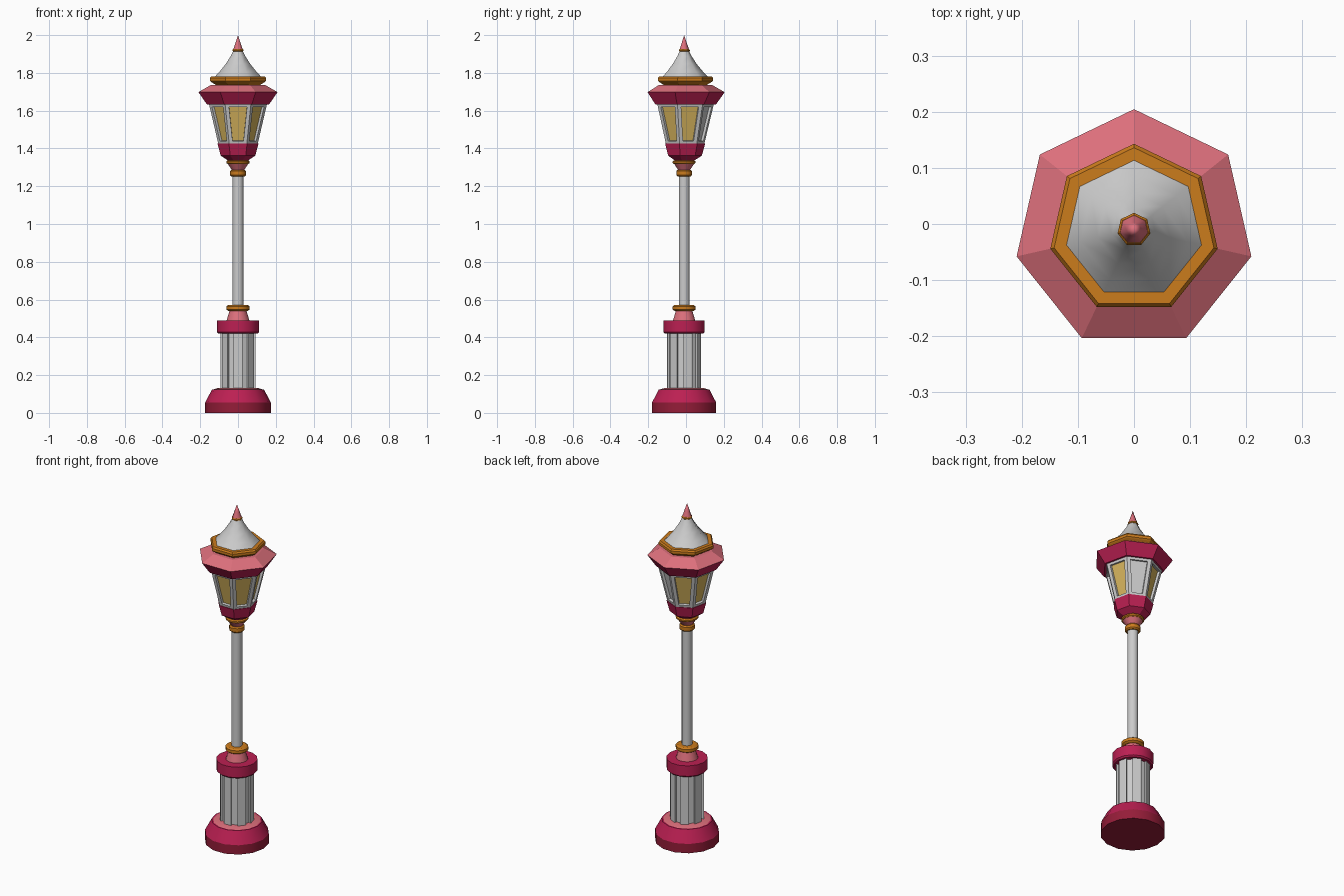
import bpy, bmesh, math

if "Cube" in bpy.data.objects:
    bpy.data.objects.remove(bpy.data.objects["Cube"])

CY = -0.01  # lamp axis sits slightly off centre because of the seven-sided brim


def material(name, rgb):
    m = bpy.data.materials.new(name)
    m.diffuse_color = (*rgb, 1)
    m.use_nodes = True
    m.node_tree.nodes["Principled BSDF"].inputs["Base Color"].default_value = m.diffuse_color
    return m


RED = material("red", (0.50, 0.014, 0.085))
DARK = material("dark_red", (0.30, 0.012, 0.04))
PINK = material("pink", (0.72, 0.16, 0.20))
GOLD = material("gold", (0.60, 0.20, 0.012))
GLASS = material("glass", (0.68, 0.46, 0.11))


def lathe_mesh(profile, sides, caps=True):
    """Revolve (radius, z) points, bottom to top; a corner points to +y (7) or +x (14)."""
    bm = bmesh.new()
    start = math.pi / 2 if sides == 7 else 0
    rings = []
    for r, z in profile:
        if r == 0:
            rings.append([bm.verts.new((0, CY, z))] * sides)
            continue
        angles = [start + 2 * math.pi * i / sides for i in range(sides)]
        rings.append([bm.verts.new((r * math.cos(a), CY + r * math.sin(a), z)) for a in angles])
    walls = []
    for lo, hi in zip(rings, rings[1:]):
        for i in range(sides):
            j = (i + 1) % sides
            walls.append(bm.faces.new(list(dict.fromkeys((lo[i], lo[j], hi[j], hi[i])))))
    if caps:
        if profile[0][0]:
            bm.faces.new(rings[0][::-1])
        if profile[-1][0]:
            bm.faces.new(rings[-1])
    return bm, walls


def finish(name, bm, mats, smooth=None):
    bm.normal_update()
    me = bpy.data.meshes.new(name)
    bm.to_mesh(me)
    bm.free()
    ob = bpy.data.objects.new(name, me)
    bpy.context.collection.objects.link(ob)
    for m in mats:
        me.materials.append(m)
    if smooth:
        bpy.ops.object.select_all(action='DESELECT')
        ob.select_set(True)
        bpy.context.view_layer.objects.active = ob
        bpy.ops.object.shade_smooth_by_angle(angle=math.radians(smooth))
    return ob


def lathe(name, profile, sides, mat=None, smooth=None):
    bm, _ = lathe_mesh(profile, sides)
    return finish(name, bm, [mat] if mat else [], smooth)


def recess(bm, faces, margin, depth):
    """Inset each face and sink the inner panel."""
    bm.normal_update()
    bmesh.ops.inset_individual(bm, faces=faces, thickness=margin, use_even_offset=True)
    bmesh.ops.inset_individual(bm, faces=faces, thickness=0.0005, depth=-depth, use_even_offset=True)


# Foot
lathe("foot_plinth", [(0.174, 0), (0.174, 0.055)], 14, DARK, 30)
lathe("foot_slope", [(0.174, 0.055), (0.137, 0.125)], 14, RED, 30)
lathe("foot_top", [(0.132, 0.124), (0.105, 0.132)], 14, PINK, 30)

# Fluted column: every second face is sunk
bm, walls = lathe_mesh([(0.093, 0.125), (0.093, 0.43)], 14)
bm.normal_update()
recess(bm, [f for i, f in enumerate(walls) if i % 2 == 1], 0.004, 0.013)
finish("fluted_column", bm, [])

# Capital, collar and pole
lathe("capital", [(0.104, 0.42), (0.112, 0.428), (0.112, 0.49)], 14, RED, 30)
lathe("lower_collar", [(0.060, 0.49), (0.054, 0.51), (0.043, 0.547)], 14, PINK, 30)
lathe("lower_ring", [(0.052, 0.54), (0.062, 0.547), (0.062, 0.564), (0.052, 0.571)], 14, GOLD, 30)
lathe("pole", [(0.029, 0.56), (0.029, 1.27)], 14, None, 30)

# Lantern support
lathe("upper_ring", [(0.036, 1.252), (0.042, 1.259), (0.042, 1.28), (0.036, 1.287)], 14, GOLD, 30)
lathe("upper_collar", [(0.031, 1.284), (0.055, 1.32)], 14, PINK, 30)
lathe("cup_ring", [(0.055, 1.318), (0.062, 1.323), (0.062, 1.331), (0.055, 1.337)], 14, GOLD, 30)
lathe("lantern_cup", [(0.052, 1.335), (0.094, 1.362), (0.111, 1.425)], 7, RED)

# Lantern frame with seven sunk panes, one of them left grey
bm, walls = lathe_mesh([(0.106, 1.42), (0.158, 1.637)], 7)
recess(bm, walls, 0.019, 0.014)
for f in walls:
    c = f.calc_center_median()
    if not (c.x > 0.02 and c.y > 0.05):
        f.material_index = 1
finish("lantern_frame", bm, [None, GLASS])

# Brim and roof
lathe("brim_under", [(0.168, 1.632), (0.2146, 1.698)], 7, RED)
lathe("brim_top", [(0.2146, 1.698), (0.146, 1.737)], 7, PINK)
lathe("roof_band", [(0.118, 1.735), (0.146, 1.752), (0.153, 1.758), (0.153, 1.773),
                    (0.146, 1.782), (0.127, 1.782)], 7, GOLD)
lathe("roof", [(0.130, 1.775), (0.098, 1.809), (0.066, 1.848), (0.040, 1.888), (0.026, 1.916)],
      7, None, 60)

# Finial
lathe("finial_ring", [(0.025, 1.912), (0.030, 1.916), (0.030, 1.921), (0.026, 1.926)], 7, GOLD)
lathe("finial_spike", [(0.026, 1.924), (0.013, 1.962), (0, 2.0)], 7, PINK, 60)
